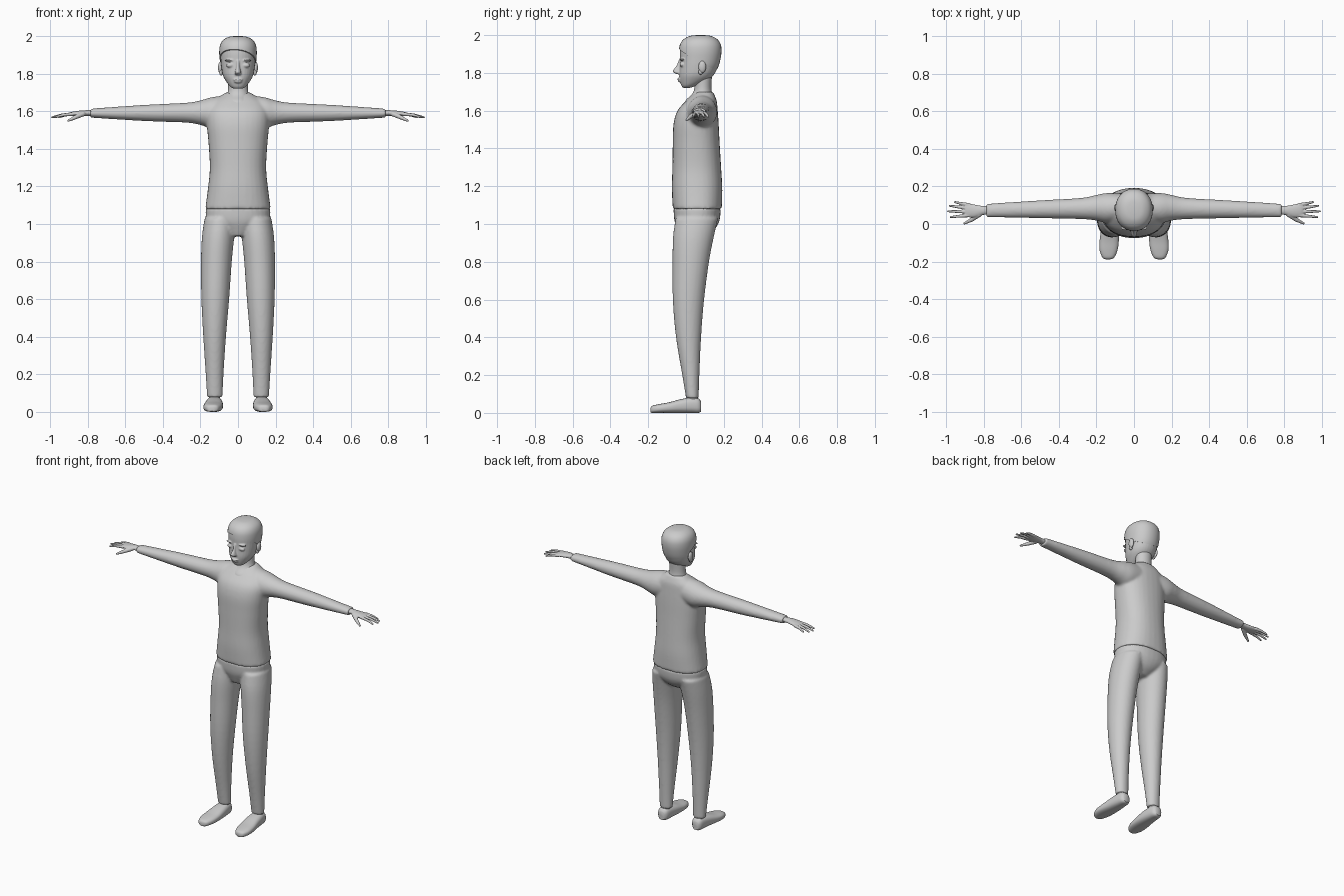
import bpy, bmesh, math
from mathutils import Matrix, Vector

cube = bpy.data.objects.get("Cube")
if cube:
    bpy.data.objects.remove(cube, do_unlink=True)

grey = bpy.data.materials.new("plain grey")
grey.use_nodes = True
grey.diffuse_color = (0.6, 0.6, 0.6, 1)
grey.node_tree.nodes["Principled BSDF"].inputs["Base Color"].default_value = grey.diffuse_color

# Which coordinate each loft runs along, and the two coordinates across it
AXES = {"x": (0, 1, 2), "y": (1, 0, 2), "z": (2, 0, 1)}


def smooth_rings(rings, steps):
    """Insert spline-interpolated rings between the given ones."""
    out = []
    last = len(rings) - 1
    for i in range(last):
        p = [rings[max(0, min(last, i + k))] for k in (-1, 0, 1, 2)]
        for s in range(steps):
            t = s / steps
            out.append([b + 0.5 * t * (c - a + t * (2 * a - 5 * b + 4 * c - d + t * (3 * (b - c) + d - a)))
                        for a, b, c, d in zip(*p)])
    out.append(list(rings[last]))
    return out


def loft(bm, axis, rings, power=2.0, sides=32, steps=4):
    """Skin closed sections; each ring is (position, low a, high a, low b, high b)."""
    along, ia, ib = AXES[axis]
    previous = None
    loops = []
    for pos, a0, a1, b0, b1 in smooth_rings(rings, steps):
        loop = []
        for k in range(sides):
            ang = 2 * math.pi * k / sides
            c, s = math.cos(ang), math.sin(ang)
            co = Vector()
            co[along] = pos
            co[ia] = (a0 + a1) / 2 + (a1 - a0) / 2 * math.copysign(abs(c) ** (2 / power), c)
            co[ib] = (b0 + b1) / 2 + (b1 - b0) / 2 * math.copysign(abs(s) ** (2 / power), s)
            loop.append(bm.verts.new(co))
        if previous:
            for k in range(sides):
                n = (k + 1) % sides
                bm.faces.new((previous[k], previous[n], loop[n], loop[k]))
        previous = loop
        loops.append(loop)
    bm.faces.new(loops[0])
    bm.faces.new(loops[-1])


def ball(bm, centre, size):
    matrix = Matrix.Translation(centre) @ Matrix.Diagonal((*size, 1))
    bmesh.ops.create_uvsphere(bm, u_segments=20, v_segments=12, radius=1, matrix=matrix)


def finger(bm, points, radii):
    """Tapered chain of segments with rounded joints."""
    points = [Vector(p) for p in points]
    for p, r in zip(points, radii):
        ball(bm, p, (r, r, r))
    for i in range(len(points) - 1):
        d = points[i + 1] - points[i]
        matrix = Matrix.Translation((points[i] + points[i + 1]) / 2) @ d.to_track_quat("Z", "Y").to_matrix().to_4x4()
        bmesh.ops.create_cone(bm, cap_ends=True, segments=12, radius1=radii[i],
                              radius2=radii[i + 1], depth=d.length, matrix=matrix)


def finish(name, bm, mirror=False, voxel=0, relax=0):
    bmesh.ops.recalc_face_normals(bm, faces=bm.faces)
    mesh = bpy.data.meshes.new(name)
    bm.to_mesh(mesh)
    bm.free()
    mesh.materials.append(grey)
    obj = bpy.data.objects.new(name, mesh)
    bpy.context.collection.objects.link(obj)
    bpy.ops.object.select_all(action="DESELECT")
    obj.select_set(True)
    bpy.context.view_layer.objects.active = obj
    bpy.ops.object.shade_smooth_by_angle(angle=math.radians(50))
    if mirror:
        mod = obj.modifiers.new("mirror", "MIRROR")
        mod.use_mirror_merge = False
    if voxel:
        mod = obj.modifiers.new("blend", "REMESH")
        mod.mode = "VOXEL"
        mod.voxel_size = voxel
        mod.use_smooth_shade = True
    if relax:
        mod = obj.modifiers.new("relax", "SMOOTH")
        mod.iterations = relax
    return obj


# Sweater: torso and sleeves blended into one skin
bm = bmesh.new()
loft(bm, "z", [(1.08, -.175, .175, -.07, .19), (1.19, -.16, .16, -.075, .192),
               (1.3, -.15, .15, -.072, .186), (1.43, -.157, .157, -.07, .178),
               (1.53, -.166, .166, -.066, .173), (1.6, -.165, .165, -.045, .168),
               (1.65, -.14, .14, -.002, .163), (1.68, -.095, .095, .03, .152),
               (1.7, -.066, .066, .055, .142)], power=2.3)
for s in (1, -1):
    loft(bm, "x", [(s * .06, .02, .16, 1.52, 1.685), (s * .14, .005, .165, 1.51, 1.675),
                   (s * .2, .018, .155, 1.527, 1.658), (s * .28, .026, .139, 1.54, 1.645),
                   (s * .5, .031, .126, 1.548, 1.634), (s * .785, .036, .108, 1.566, 1.614)])
finish("sweater", bm, voxel=.008, relax=6)

# Trousers: hips and two legs blended into one skin
bm = bmesh.new()
loft(bm, "z", [(.935, -.05, .05, -.03, .1), (.97, -.1, .1, -.045, .15),
               (1.02, -.165, .165, -.062, .178), (1.085, -.172, .172, -.066, .184)], power=2.2)
for s in (1, -1):
    loft(bm, "z", [(.078, s * .082, s * .165, 0, .067), (.2, s * .077, s * .172, -.02, .071),
                   (.4, s * .064, s * .185, -.053, .08), (.6, s * .047, s * .195, -.07, .096),
                   (.8, s * .033, s * .197, -.071, .122), (.93, s * .02, s * .192, -.069, .147),
                   (1.03, s * .01, s * .178, -.055, .17)])
finish("trousers", bm, voxel=.008, relax=5)

# Ankles
bm = bmesh.new()
loft(bm, "z", [(.05, .095, .155, .006, .066), (.12, .095, .155, .006, .062)], steps=1)
finish("ankles", bm, mirror=True)

# Shoes: long rounded forms with a flat sole
bm = bmesh.new()
loft(bm, "y", [(-.188, .125, .152, .004, .026), (-.178, .105, .168, 0, .038),
               (-.14, .088, .183, 0, .047), (-.09, .081, .183, 0, .056),
               (-.03, .08, .175, 0, .072), (.03, .085, .167, 0, .082),
               (.065, .092, .16, 0, .077), (.08, .105, .148, .006, .06)], power=2.6)
finish("shoes", bm, mirror=True)

# Hands: palm, four fingers and a thumb
bm = bmesh.new()
loft(bm, "x", [(.765, .05, .096, 1.574, 1.606), (.805, .048, .096, 1.576, 1.606),
               (.845, .036, .103, 1.574, 1.603), (.885, .036, .11, 1.574, 1.597),
               (.9, .042, .106, 1.577, 1.592)], sides=20)
for tip, root_y, tip_y in ((.953, .102, .117), (.98, .084, .097), (.99, .065, .068), (.975, .046, .037)):
    middle = ((tip + .89) / 2, (root_y + tip_y) / 2, 1.58)
    finger(bm, [(.88, root_y, 1.585), middle, (tip, tip_y, 1.568)], (.01, .008, .0055))
finger(bm, [(.825, .05, 1.586), (.865, .022, 1.568), (.903, .003, 1.55)], (.014, .011, .006))
finish("hands", bm, mirror=True, voxel=.003, relax=3)

# Neck, widening where it meets the neckline
bm = bmesh.new()
loft(bm, "z", [(1.64, -.085, .085, -.008, .145), (1.66, -.073, .073, .003, .143),
               (1.69, -.058, .058, .034, .138), (1.73, -.052, .052, .045, .134),
               (1.81, -.054, .054, .04, .14)])
finish("neck", bm)

# Head with nose, lips and closed eyelids
SKULL = [(1.72, -.022, .022, -.014, .018), (1.732, -.042, .042, -.024, .055),
         (1.76, -.064, .064, -.033, .115), (1.79, -.08, .08, -.036, .148),
         (1.83, -.088, .088, -.034, .168), (1.87, -.092, .092, -.032, .179),
         (1.91, -.094, .094, -.032, .184), (1.945, -.09, .09, -.026, .18),
         (1.972, -.075, .075, -.008, .163), (1.99, -.046, .046, .025, .13),
         (1.995, -.012, .012, .065, .09)]
bm = bmesh.new()
loft(bm, "z", SKULL, power=2.15)
loft(bm, "z", [(1.793, -.012, .012, -.05, -.02), (1.802, -.018, .018, -.066, -.02),
               (1.812, -.015, .015, -.07, -.02), (1.84, -.009, .009, -.05, -.02),
               (1.872, -.009, .009, -.037, -.02)], sides=16)
ball(bm, (0, -.033, 1.768), (.025, .013, .006))
ball(bm, (0, -.031, 1.757), (.021, .013, .007))
for s in (1, -1):
    ball(bm, (s * .042, -.021, 1.844), (.021, .013, .012))
    ball(bm, (s * .044, -.02, 1.871), (.028, .014, .006))
finish("head", bm, voxel=.004, relax=4)

# Ears: tilted discs with a raised lobe
bm = bmesh.new()
ball(bm, (.094, .086, 1.832), (.012, .02, .032))
ball(bm, (.09, .078, 1.806), (.01, .013, .016))
finish("ears", bm, mirror=True)

# Hair: cap slightly larger than the skull, trimmed along a sloping hairline
bm = bmesh.new()
loft(bm, "z", [(z + .005, a - .006, b + .006, c - .006, d + .004) for z, a, b, c, d in SKULL[3:]], power=2.15)
for point, normal in (((0, -.03, 1.925), (.12, .55, 1)), ((0, 0, 1.8), (0, 0, 1))):
    bmesh.ops.bisect_plane(bm, geom=bm.verts[:] + bm.edges[:] + bm.faces[:],
                           plane_co=point, plane_no=normal, clear_inner=True)
    bmesh.ops.holes_fill(bm, edges=[e for e in bm.edges if e.is_boundary])
finish("hair", bm)
